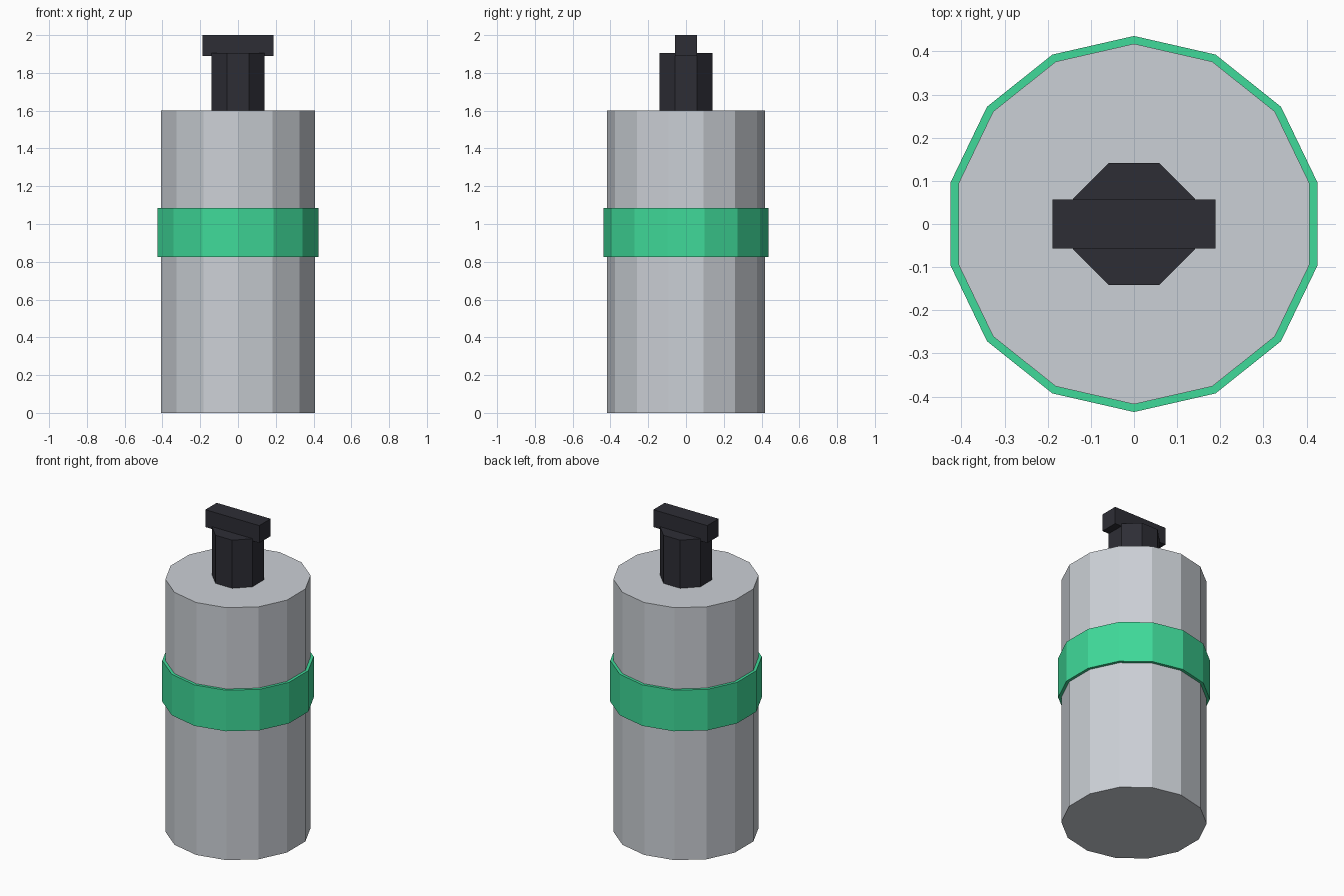
import bpy
from math import pi

cube = bpy.data.objects.get("Cube")
if cube:
    bpy.data.objects.remove(cube, do_unlink=True)


def material(name, rgb):
    mat = bpy.data.materials.new(name)
    mat.use_nodes = True
    colour = (*rgb, 1)
    mat.diffuse_color = colour
    mat.node_tree.nodes["Principled BSDF"].inputs["Base Color"].default_value = colour
    return mat


def prism(name, sides, radius, bottom, top, mat, turn=0):
    bpy.ops.mesh.primitive_cylinder_add(
        vertices=sides, radius=radius, depth=top - bottom,
        location=(0, 0, (bottom + top) / 2), rotation=(0, 0, turn))
    return finish(name, mat)


def finish(name, mat):
    obj = bpy.context.object
    obj.name = name
    obj.data.materials.append(mat)
    return obj


grey = material("light grey metal", (0.60, 0.63, 0.67))
green = material("green band", (0.05, 0.70, 0.32))
black = material("dark charcoal", (0.027, 0.027, 0.036))

# Canister with a raised band, both with a corner on the y axis
prism("canister_body", 14, 0.418, 0, 1.60, grey)
prism("canister_band", 14, 0.436, 0.825, 1.085, green)

# Octagonal neck with flat sides along the axes
prism("neck", 8, 0.153, 1.60, 1.905, black, pi / 8)

# Cross bar handle on top of the neck
bpy.ops.mesh.primitive_cube_add(size=1, location=(0, 0, 1.945))
bpy.context.object.scale = (0.378, 0.114, 0.11)
finish("handle_bar", black)
